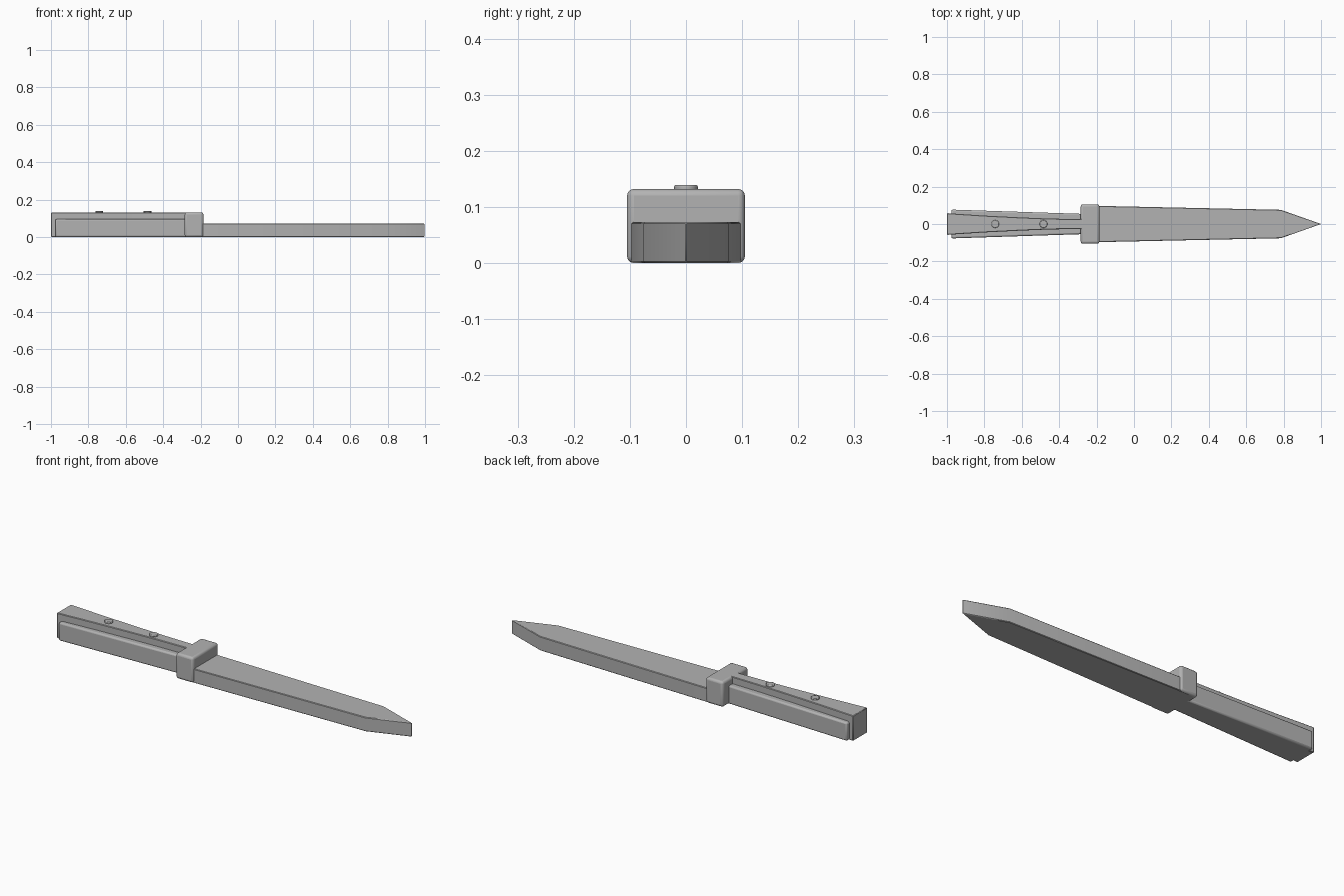
import bpy, bmesh

cube = bpy.data.objects.get("Cube")
if cube:
    bpy.data.objects.remove(cube, do_unlink=True)

# One plain grey for the whole knife
grey = bpy.data.materials.new("grey")
grey.use_nodes = True
colour = (0.45, 0.45, 0.45, 1)
grey.diffuse_color = colour
grey.node_tree.nodes["Principled BSDF"].inputs["Base Color"].default_value = colour


def finish(obj, bevel, segments=2):
    obj.data.materials.append(grey)
    if bevel:
        mod = obj.modifiers.new("rounded edges", 'BEVEL')
        mod.width = bevel
        mod.segments = segments
        mod.limit_method = 'ANGLE'
    bpy.ops.object.select_all(action='DESELECT')
    obj.select_set(True)
    bpy.context.view_layer.objects.active = obj
    bpy.ops.object.shade_smooth_by_angle(angle=0.6)


def slab(name, outline, height, bevel, segments=2):
    """Extrude a plan outline upward from the ground."""
    bm = bmesh.new()
    face = bm.faces.new([bm.verts.new((x, y, 0)) for x, y in outline])
    top = bmesh.ops.extrude_face_region(bm, geom=[face])
    verts = [g for g in top["geom"] if isinstance(g, bmesh.types.BMVert)]
    bmesh.ops.translate(bm, verts=verts, vec=(0, 0, height))
    bmesh.ops.recalc_face_normals(bm, faces=bm.faces)
    mesh = bpy.data.meshes.new(name)
    bm.to_mesh(mesh)
    bm.free()
    obj = bpy.data.objects.new(name, mesh)
    bpy.context.collection.objects.link(obj)
    finish(obj, bevel, segments)
    return obj


def mirrored(half):
    """Close a half outline across the long axis."""
    return half + [(x, -y) for x, y in reversed(half) if y > 0]


# Tapered blade with a pointed tip
slab("blade", mirrored([(-0.24, 0.098), (0.785, 0.076), (1.0, 0)]), 0.073, 0.003, 1)

# Cross guard
slab("guard", mirrored([(-0.285, 0.105), (-0.185, 0.105)]), 0.132, 0.012, 3)

# Flared handle core
slab("handle_core",
     mirrored([(-1.0, 0.058), (-0.8, 0.045), (-0.6, 0.035), (-0.45, 0.029), (-0.24, 0.025)]),
     0.131, 0.003, 1)

# Grip scales on both sides of the core
for side, name in ((1, "left_grip"), (-1, "right_grip")):
    slab(name, [(-0.977, 0), (-0.977, side * 0.077), (-0.24, side * 0.053), (-0.24, 0)],
         0.095, 0.008)

# Handle rivets
for name, x in (("rear_rivet", -0.742), ("front_rivet", -0.484)):
    bpy.ops.mesh.primitive_cylinder_add(vertices=16, radius=0.021, depth=0.03,
                                        location=(x, 0, 0.124))
    rivet = bpy.context.object
    rivet.name = name
    finish(rivet, 0.003)
